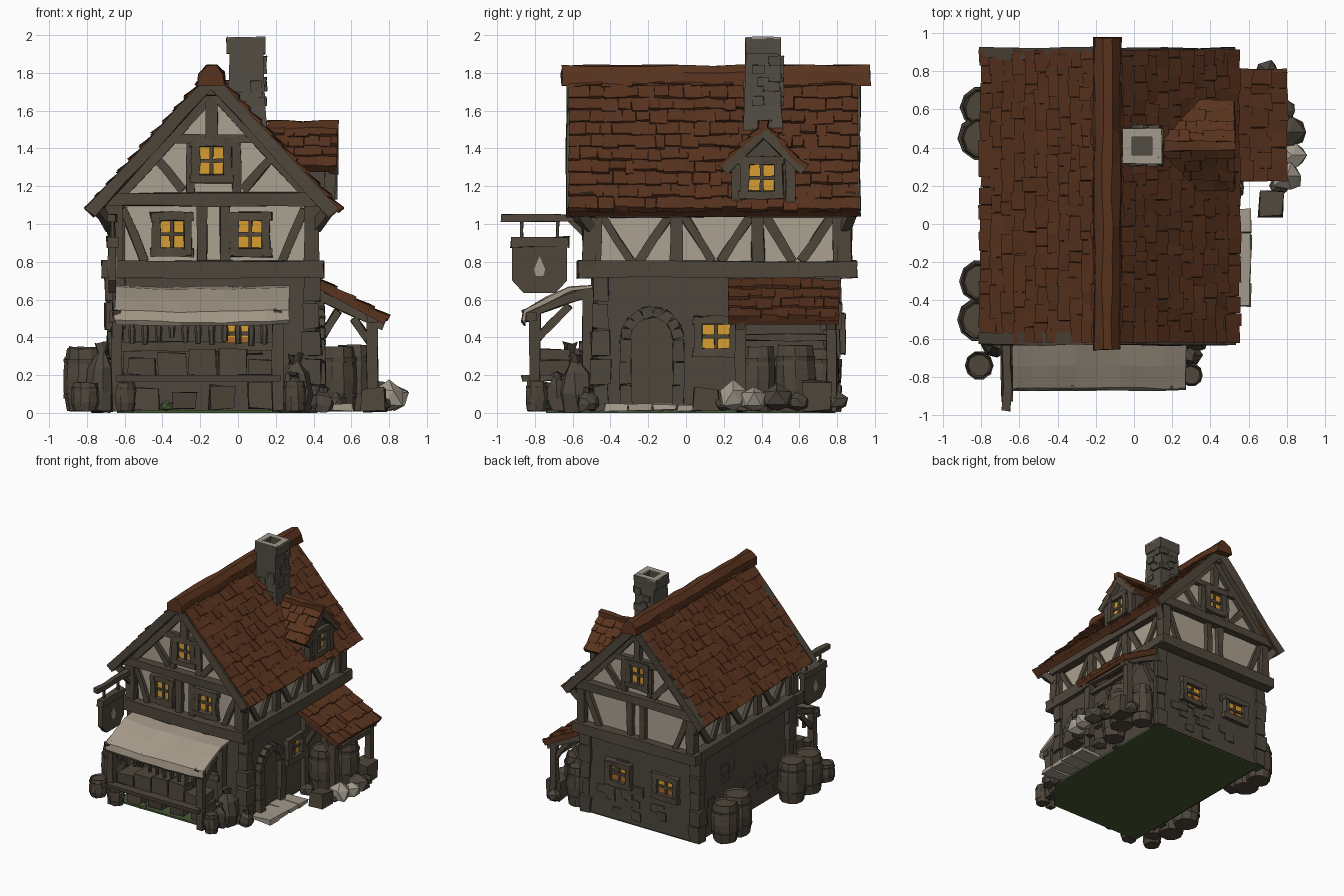
import bpy, bmesh, math, random
from mathutils import Vector as V

if "Cube" in bpy.data.objects:
    bpy.data.objects.remove(bpy.data.objects["Cube"])
random.seed(7)
R = random.uniform

COL = {"timber": (0.078, 0.062, 0.044), "stone": (0.074, 0.061, 0.046), "plaster": (0.41, 0.355, 0.28),
       "roof_brown": (0.100, 0.033, 0.013), "window_glow": (0.68, 0.34, 0.03), "canvas": (0.37, 0.315, 0.245),
       "pale_stone": (0.36, 0.32, 0.26), "chimney_stone": (0.084, 0.074, 0.057), "moss": (0.062, 0.095, 0.034),
       "ember_orange": (0.42, 0.14, 0.025)}
MAT = {}
for k, c in COL.items():
    MAT[k] = bpy.data.materials.new(k)
    MAT[k].diffuse_color = (*c, 1)
PARTS = {}


def part(name, mat):
    return PARTS.setdefault(name, (bmesh.new(), mat))[0]


def loft(bm, rings, j=0.0):
    """Skin a list of equal-length rings and cap both ends."""
    vs = [[bm.verts.new(V(p) + V((R(-j, j), R(-j, j), R(-j, j)))) for p in r] for r in rings]
    n = len(vs[0])
    for a, b in zip(vs, vs[1:]):
        for i in range(n):
            bm.faces.new((a[i], a[(i + 1) % n], b[(i + 1) % n], b[i]))
    bm.faces.new(vs[0][::-1])
    bm.faces.new(vs[-1])


def beam(bm, a, b, w=0.06, h=None, seg=2, j=0.006):
    a, b = V(a), V(b)
    h = h or w
    q = (b - a).to_track_quat('Z', 'Y')
    sec = [q @ V((sx * w / 2, sy * h / 2, 0)) for sx, sy in ((-1, -1), (1, -1), (1, 1), (-1, 1))]
    loft(bm, [[a.lerp(b, t / seg) + s for s in sec] for t in range(seg + 1)], j)


def box(bm, lo, hi, j=0.0):
    x0, y0, z0 = lo
    x1, y1, z1 = hi
    loft(bm, [[(x0, y0, z), (x1, y0, z), (x1, y1, z), (x0, y1, z)] for z in (z0, z1)], j)


def turned(bm, x, y, prof, n=10, j=0.004):
    loft(bm, [[(x + r * math.cos(i * math.tau / n), y + r * math.sin(i * math.tau / n), z) for i in range(n)]
              for r, z in prof], j)


def barrel(x, y, r, h, z=0.01):
    turned(part("barrels", "timber"), x, y, [(r * .85, z), (r * .97, z + h * .3), (r, z + h * .5),
                                             (r * .97, z + h * .7), (r * .85, z + h), (r * .75, z + h - .012)])
    for t in (.2, .76):
        turned(part("barrel_hoops", "stone"), x, y, [(r * .97, z + h * t), (r * 1.0, z + h * (t + .07))], j=.001)


def sack(x, y, r, h, z=0.01):
    turned(part("sacks", "stone"), x, y, [(r * .8, z), (r, z + h * .3), (r * .85, z + h * .65), (r * .3, z + h * .85),
                                          (r * .45, z + h)], 8, .012)


def rock(name, mat, x, y, z, r, fl=.8):
    bm = part(name, mat)
    for v in bmesh.ops.create_icosphere(bm, subdivisions=1, radius=r)["verts"]:
        v.co = V((x, y, z)) + V((v.co.x, v.co.y, v.co.z * fl)) * R(.8, 1.12)
        v.co.z = max(v.co.z, .01)


def roof_slope(name, a, along, down, rows, cols, t=.05):
    """Slab covered in overlapping uneven shingles."""
    a, along, down = V(a), V(along), V(down)
    n = along.cross(down).normalized()
    n = n if n.z > 0 else -n
    bm = part(name, "roof_brown")
    loft(bm, [[a + along * s + down * u - n * k for u, k in ((0, 0), (1, 0), (1, t), (0, t))] for s in (0, 1)])
    for r in range(rows):
        cuts = [0] + [(c + R(-.28, .28) + (.5 if r % 2 else 0)) / cols for c in range(1, cols)] + [1]
        for s0, s1 in zip(cuts, cuts[1:]):
            u0, u1 = (r - .1) / rows, (r + 1.08 + R(-.12, .14)) / rows
            lift = R(.012, .026)
            ring = lambda u, k: [a + along * s + down * u + n * z for s, z in
                                 ((s0, -.01), (s1, -.01), (s1, k + R(-.004, .004)), (s0, k))]
            loft(bm, [ring(max(u0, 0), .006), ring(min(u1, 1.01), lift)], .004)


def window(c, u, n, w, h, ember=False):
    """Glowing pane, frame and cross bars; u is sideways, n is outward."""
    c, u, n, z = V(c), V(u), V(n), V((0, 0, 1))
    quad = lambda k, x0, x1, z0, z1: [c + n * k + u * a + z * b for a, b in ((x0, z0), (x1, z0), (x1, z1), (x0, z1))]
    loft(part("window_panes", "window_glow"), [quad(k, -w / 2, w / 2, -h / 2, h / 2) for k in (0, .008)])
    if ember:
        loft(part("ember_panes", "ember_orange"), [quad(k, -w / 2, w / 2, -h / 2, -h / 6) for k in (.008, .01)])
    bm, f, o = part("window_frames", "timber"), .045, n * .02
    for s in (-1, 1):
        beam(bm, c + o + u * s * (w / 2 + .02) - z * (h / 2 + .04), c + o + u * s * (w / 2 + .02) + z * (h / 2 + .04), f)
        beam(bm, c + o + z * s * (h / 2 + .02) - u * (w / 2 + .05), c + o + z * s * (h / 2 + .02) + u * (w / 2 + .05), f)
    beam(bm, c + n * .01 - z * h / 2, c + n * .01 + z * h / 2, .02, j=.002)
    beam(bm, c + n * .01 - u * w / 2, c + n * .01 + u * w / 2, .02, j=.002)


# Ground patch and walls
loft(part("ground_patch", "moss"), [[(-.64, -.74, z), (.22, -.74, z), (.42, -.5, z), (.42, .79, z), (-.64, .79, z)]
                                    for z in (0, .015)])
box(part("lower_wall", "stone"), (-.66, -.47, .012), (.41, .80, .74))
gable = [(-.63, .74), (.38, .74), (.38, 1.15), (-.14, 1.72), (-.63, 1.15)]
loft(part("upper_wall", "plaster"), [[(x, y, z) for x, z in gable] for y in (-.5, .83)])
bm = part("wall_stones", "stone")
for x in (-.65, .39):
    for y in (-.45, .77):
        for i in range(5):
            s = R(.035, .055)
            box(bm, (x - s, y - s, .01 + i * .145), (x + s, y + s, .145 + i * .145), .008)
for i in range(16):
    z, y, x = R(.05, .6), R(-.4, .7), R(-.55, .3)
    box(bm, (-.672, y, z), (-.65, y + R(.07, .13), z + R(.05, .08)), .005)
    box(bm, (x, .79, z), (x + R(.07, .13), .81, z + R(.05, .08)), .005)

# Timber frame: floor ring, wall plates, posts and braces
bm = part("timber_frame", "timber")
for x in (-.665, .41):
    beam(bm, (x, -.57, .76), (x, .87, .76), .085, seg=4)
    beam(bm, (x, -.54, 1.07), (x, .86, 1.07), .07, seg=4)
    xs = -.635 if x < 0 else .385
    for i in range(4):
        y = -.48 + i * .43
        beam(bm, (xs, y, .78), (xs, y, 1.1), .065)
        if i < 3:
            beam(bm, (xs, y + .04, 1.04), (xs, y + .19, .8), .045)
            beam(bm, (xs, y + .39, 1.04), (xs, y + .23, .8), .045)
for y, o in ((-.51, -1), (.84, 1)):
    beam(bm, (-.72, y + .02 * o, .76), (.45, y + .02 * o, .76), .09, seg=4)
    beam(bm, (-.72, y + .02 * o, 1.13), (.47, y + .02 * o, 1.13), .07, seg=4)
    beam(bm, (-.40, y, 1.45), (.12, y, 1.45), .05)
    beam(bm, (-.14, y, 1.45), (-.14, y, 1.76), .06)
    for s in (-1, 1):
        c = -.13
        beam(bm, (c + s * .52, y, .78), (c + s * .52, y, 1.15), .075)
        beam(bm, (c + s * .06, y, .78), (c + s * .06, y, 1.12), .055)
        beam(bm, (c + s * .36, y, .80), (c + s * .48, y, 1.08), .045)
        beam(bm, (c + s * .12, y, 1.17), (c + s * .12, y, 1.44), .045)
        beam(bm, (c + s * .16, y, 1.18), (c + s * .33, y, 1.38), .045)
        beam(bm, (c + s * .50, y, 1.15), (c, y, 1.70), .06, seg=3)
        # bargeboards under the roof overhang
        yb = -.6 if o < 0 else .89
        beam(bm, (-.14 + s * .645, yb, 1.06), (-.14, yb, 1.76), .065, seg=4)
        beam(bm, (-.13 + s * .54, y, .98), (-.13 + s * .62, yb, 1.09), .05)
    beam(bm, (-.14, yb - .03 * o, 1.68), (-.14, yb - .03 * o, 1.80), .08)

# Main roof and rounded ridge cap
for s, w in ((-1, .65), (1, .675)):
    roof_slope("main_roof", (-.14, -.62, 1.80), (0, 1.53, 0), (s * w, 0, -.725), 11, 19)
ridge = [(-.075, 1.735), (-.065, 1.80), (-.025, 1.84), (.025, 1.84), (.065, 1.80), (.075, 1.735)]
loft(part("ridge_cap", "roof_brown"), [[(-.14 + x, -.66 + i * .1635, z) for x, z in ridge] for i in range(11)], .007)

# Chimney, hollow at the top
bm = part("chimney", "chimney_stone")
loft(bm, [[(.045 + a * w, .41 + b * w, z) for a, b in ((-1, -1), (1, -1), (1, 1), (-1, 1))]
          for z, w in ((1.35, .108), (1.5, .105), (1.62, .097), (1.78, .093), (1.93, .092))], .006)
for lo, hi in (((-.06, .315), (.145, .36)), ((-.06, .455), (.145, .50)), ((-.06, .35), (-.01, .465)), ((.095, .35), (.145, .465))):
    box(bm, (*lo, 1.9), (*hi, 1.985), .003)
    box(part("chimney_rim", "pale_stone"), (*lo, 1.98), (*hi, 1.99), .002)
for i in range(12):
    z, u, s = R(1.5, 1.88), R(-.07, .03), random.choice((-1, 1))
    box(bm, (.045 + u, .41 + s * .095 - .012, z), (.045 + u + .06, .41 + s * .095 + .012, z + .05), .004)
    box(bm, (.045 + s * .095 - .012, .41 + u, z), (.045 + s * .095 + .012, .41 + u + .06, z + .05), .004)

# Dormer
for s in (-1, 1):
    roof_slope("dormer_roof", (.15, .41, 1.52), (.375, 0, 0), (0, s * .225, -.22), 4, 5, .035)
    beam(part("dormer_frame", "timber"), (.505, .41 + s * .21, 1.28), (.505, .41, 1.485), .045)
    beam(part("dormer_frame", "timber"), (.485, .41 + s * .14, 1.08), (.485, .41 + s * .14, 1.36), .05)
beam(part("dormer_roof", "roof_brown"), (.16, .41, 1.52), (.53, .41, 1.52), .05, seg=4)
loft(part("dormer_wall", "stone"), [[(x, y, z) for y, z in ((.26, 1.08), (.56, 1.08), (.56, 1.34), (.41, 1.48), (.26, 1.34))]
                                    for x in (.2, .48)])

# Windows
for s, y in ((-1, -.5), (1, .83)):
    window((-.14, y, 1.335), (1, 0, 0), (0, s, 0), .13, .15)
for x in (-.35, .065):
    window((x, -.5, .945), (1, 0, 0), (0, -1, 0), .13, .15)
    window((x - (.03 if x < 0 else 0), .80, .42), (1, 0, 0), (0, 1, 0), .15, .13, True)
window((.48, .40, 1.245), (0, 1, 0), (1, 0, 0), .14, .14)
window((.41, .16, .405), (0, 1, 0), (1, 0, 0), .15, .13)
window((.0, -.47, .42), (1, 0, 0), (0, -1, 0), .15, .13, True)

# Arched door with stone surround and steps
arch = [(-.18 + .115 * math.cos(a * math.pi / 8), .39 + .12 * math.sin(a * math.pi / 8)) for a in range(9)]
loft(part("door", "timber"), [[(x, y, z) for y, z in [(-.295, .04), (-.065, .04)] + arch] for x in (.40, .42)])
bm = part("door_surround", "stone")
for i in range(8):
    a, b = (math.pi * (i + t) / 8 for t in (.04, .96))
    P = lambda t: (.43, -.18 + .14 * math.cos(t), .39 + .145 * math.sin(t))
    beam(bm, P(a), P(b), .055, seg=1)
for s in (-1, 1):
    for i in range(3):
        box(bm, (.40, -.18 + s * .14 - .03, .03 + i * .12), (.46, -.18 + s * .14 + .03, .145 + i * .12), .006)
bm = part("door_steps", "pale_stone")
for i in range(4):
    box(bm, (.42, -.43 + i * .128, .012), (.61, -.31 + i * .128, .045), .007)

# Side lean-to
roof_slope("lean_to_roof", (.40, .225, .71), (0, .585, 0), (.39, 0, -.21), 4, 8, .035)
bm = part("lean_to_frame", "timber")
for y in (.29, .77):
    beam(bm, (.71, y, .01), (.71, y, .53), .055)
    beam(bm, (.43, y, .01), (.43, y, .65), .05)
    beam(bm, (.42, y, .63), (.77, y, .465), .05)
    beam(bm, (.71, y, .36), (.61, y, .5), .04)
    beam(bm, (.43, y, .38), (.53, y, .54), .04)
beam(bm, (.71, .24, .50), (.71, .80, .50), .05)
beam(bm, (.71, .30, .40), (.71, .76, .40), .035)
for x, y, r, h in ((.53, .38, .10, .34), (.62, .58, .11, .35), (.52, .72, .09, .33)):
    barrel(x, y, r, h)
box(part("crates", "timber"), (.66, .62, .01), (.79, .77, .17), .01)
box(part("crates", "timber"), (.65, .04, .01), (.78, .17, .13), .01)
for x, y, r in ((.80, .25, .09), (.83, .36, .08)):
    rock("pale_rocks", "pale_stone", x, y, r * .9, r, 1)
for x, y, r in ((.76, .20, .06), (.81, .48, .10), (.79, .59, .07), (.70, .80, .07), (.52, .19, .07)):
    rock("dark_rocks", "stone", x, y, r * .8, r)

# Market stall: canvas awning, posts, counter and goods
top = [(-.50, .68), (-.62, .665), (-.74, .61), (-.86, .545), (-.87, .49)]
prof = top + [(y + .015, z - .02) for y, z in top[::-1]]
loft(part("awning", "canvas"), [[(-.65 + i * .115, y, z - .012 * math.sin(i * math.pi / 8)) for y, z in prof]
                                for i in range(9)], .005)
bm = part("stall_frame", "timber")
for x in (-.64, .21):
    beam(bm, (x, -.80, .01), (x, -.80, .56), .055)
    beam(bm, (x, -.52, .01), (x, -.52, .66), .055)
    beam(bm, (x, -.86, .52), (x, -.48, .65), .045)
    beam(bm, (x, -.80, .38), (x, -.62, .57), .035)
beam(bm, (-.68, -.82, .51), (.25, -.82, .51), .05, seg=4)
for y in (-.83, -.74, -.65):
    box(bm, (-.64, y - .04, .17), (.22, y + .04, .20), .006)
beam(bm, (-.64, -.54, .35), (.21, -.54, .35), .05, seg=4)
bm = part("crates", "timber")
for i in range(5):
    x = -.58 + i * .16
    box(bm, (x, -.80, .20), (x + .145, -.62, R(.27, .34)), .008)
for i in range(4):
    x = -.55 + i * .2
    box(bm, (x, -.72, .02), (x + .13, -.55, R(.10, .16)), .01)
bm = part("hanging_goods", "stone")
for i in range(11):
    x, l = -.56 + i * .07, R(.06, .12)
    turned(bm, x, -.80, [(.006, .50), (.02, .47 - l * .3), (.015, .46 - l)], 6, .003)
for x, y in ((-.38, -.75), (-.12, -.66), (.36, -.52)):
    rock("green_goods", "moss", x, y, .035, .04)
for x, y, r, h in ((-.81, -.74, .075, .15), (.30, -.79, .06, .16), (-.80, -.30, .115, .34), (-.81, -.50, .115, .33),
                   (-.80, .45, .12, .34), (-.80, .61, .11, .32), (-.60, -.79, .06, .15)):
    barrel(x, y, r, h)
for x, y, r, h in ((.30, -.58, .09, .3), (-.72, -.62, .08, .36), (.30, -.68, .06, .2), (-.72, .36, .07, .2), (.45, -.52, .06, .12)):
    sack(x, y, r, h)

# Hanging sign on its bracket
beam(part("sign_bracket", "timber"), (-.665, -.98, 1.03), (-.665, -.48, 1.03), .045, seg=4)
beam(part("sign_bracket", "timber"), (-.665, -.62, 1.03), (-.665, -.50, .90), .03)
for y in (-.87, -.68):
    beam(part("sign_hangers", "timber"), (-.665, y, 1.02), (-.665, y, .9), .015, j=.002)
shield = [(-.92, .91), (-.63, .91), (-.63, .70), (-.69, .635), (-.86, .635), (-.92, .70)]
loft(part("sign_board", "timber"), [[(x, y, z) for y, z in shield] for x in (-.685, -.645)])
beam(part("sign_board", "timber"), (-.665, -.93, .905), (-.665, -.62, .905), .055)
drop = [(-.775, .83), (-.745, .76), (-.755, .725), (-.795, .725), (-.805, .76)]
for x in (-.69, -.645):
    loft(part("sign_emblem", "pale_stone"), [[(x + k, y, z) for y, z in drop] for k in (0, .005)])

# Turn every collected part into a flat-shaded object
for name, (bm, mat) in PARTS.items():
    bmesh.ops.recalc_face_normals(bm, faces=bm.faces[:])
    me = bpy.data.meshes.new(name)
    bm.to_mesh(me)
    bm.free()
    me.materials.append(MAT[mat])
    bpy.context.collection.objects.link(bpy.data.objects.new(name, me))

for m in bpy.data.materials:
    if m.users and not m.is_grease_pencil:
        m.use_nodes = True
        m.node_tree.nodes["Principled BSDF"].inputs["Base Color"].default_value = m.diffuse_color
